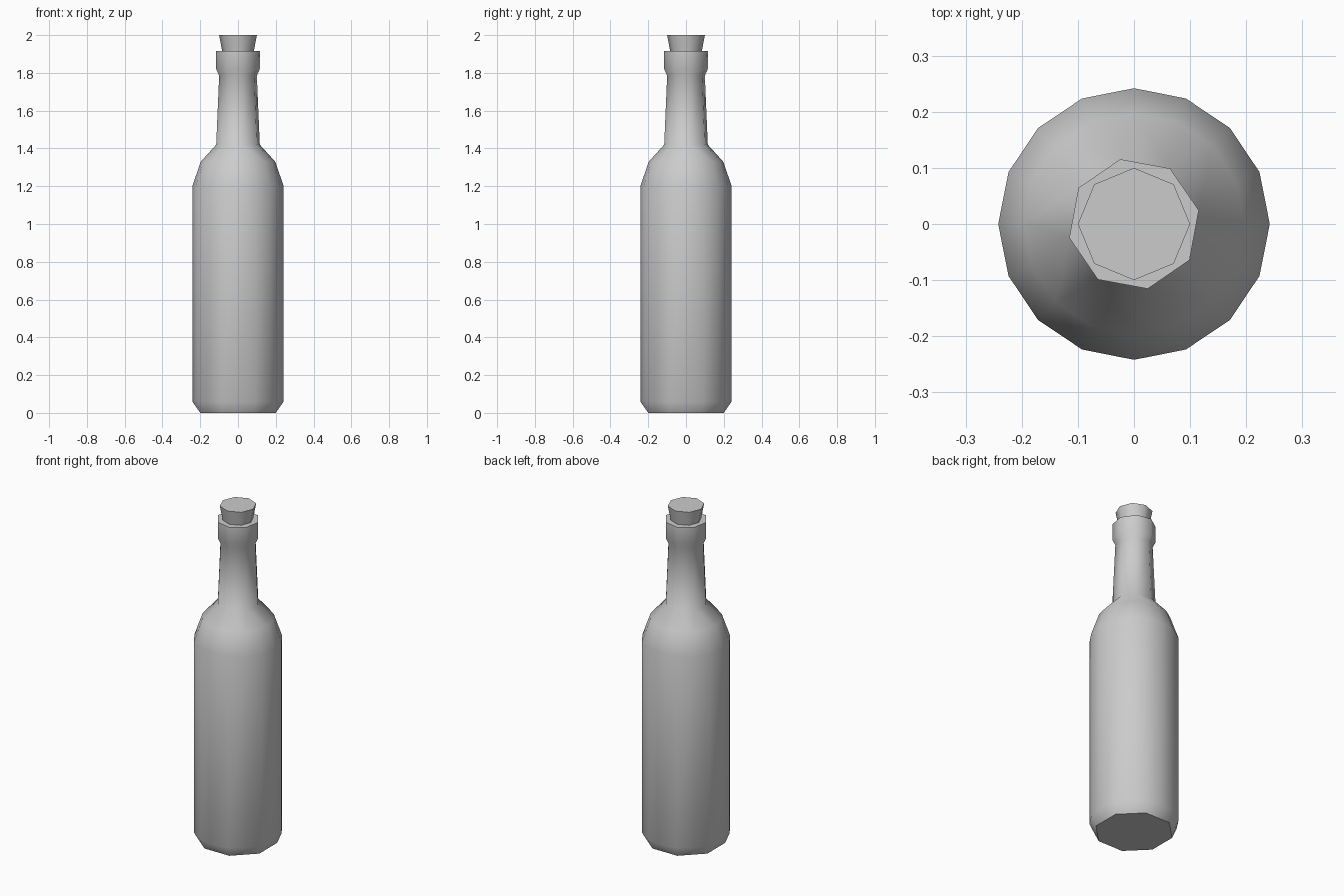
import bpy, bmesh, math

cube = bpy.data.objects.get("Cube")
if cube:
    bpy.data.objects.remove(cube, do_unlink=True)


def make_material(name, colour):
    mat = bpy.data.materials.new(name)
    mat.use_nodes = True
    mat.diffuse_color = colour
    mat.node_tree.nodes["Principled BSDF"].inputs["Base Color"].default_value = colour
    return mat


grey = make_material("plain grey", (0.6, 0.6, 0.6, 1))


def bridge(bm, low, high):
    """Join two rings of (angle, vertex) pairs, whatever their counts."""
    n, m = len(low), len(high)
    if n == m:
        for i in range(n):
            j = (i + 1) % n
            bm.faces.new((low[i][1], low[j][1], high[j][1], high[i][1]))
        return

    def angle(ring, k):
        return ring[k % len(ring)][0] + 360 * (k // len(ring))

    i = j = 0
    while i < n or j < m:
        a, b = low[i % n][1], high[j % m][1]
        # Step along the ring whose next edge has the earlier midpoint
        mid_low = angle(low, i) + angle(low, i + 1)
        mid_high = angle(high, j) + angle(high, j + 1)
        if j >= m or (i < n and mid_low <= mid_high):
            i += 1
            bm.faces.new((a, low[i % n][1], b))
        else:
            j += 1
            bm.faces.new((a, high[j % m][1], b))


def stacked_rings(name, rings):
    """Build a closed solid from (sides, turn, radius, height) rings."""
    bm = bmesh.new()
    loops = []
    for sides, turn, radius, z in rings:
        loop = []
        for k in range(sides):
            deg = turn + 360 * k / sides
            t = math.radians(deg)
            loop.append((deg, bm.verts.new((radius * math.cos(t), radius * math.sin(t), z))))
        loops.append(loop)
    for low, high in zip(loops, loops[1:]):
        bridge(bm, low, high)
    bm.faces.new([v for _, v in reversed(loops[0])])
    bm.faces.new([v for _, v in loops[-1]])
    bmesh.ops.recalc_face_normals(bm, faces=bm.faces)
    mesh = bpy.data.meshes.new(name)
    bm.to_mesh(mesh)
    bm.free()
    mesh.materials.append(grey)
    obj = bpy.data.objects.new(name, mesh)
    bpy.context.collection.objects.link(obj)
    bpy.ops.object.select_all(action="DESELECT")
    obj.select_set(True)
    bpy.context.view_layer.objects.active = obj
    bpy.ops.object.shade_smooth_by_angle(angle=math.radians(50))
    return obj


# Glass body: base, round sides, shoulder, eight-sided neck and lip
stacked_rings("bottle", [
    (8, 22.5, 0.216, 0.0),
    (16, 0, 0.242, 0.06),
    (16, 0, 0.242, 1.2),
    (16, 0, 0.197, 1.33),
    (8, 12, 0.118, 1.42),
    (8, 12, 0.102, 1.785),
    (8, 12, 0.118, 1.82),
    (8, 12, 0.118, 1.915),
])

# Tapered stopper, seated a little inside the lip
stacked_rings("cork", [
    (8, 0, 0.079, 1.89),
    (8, 0, 0.1, 2.0),
])
